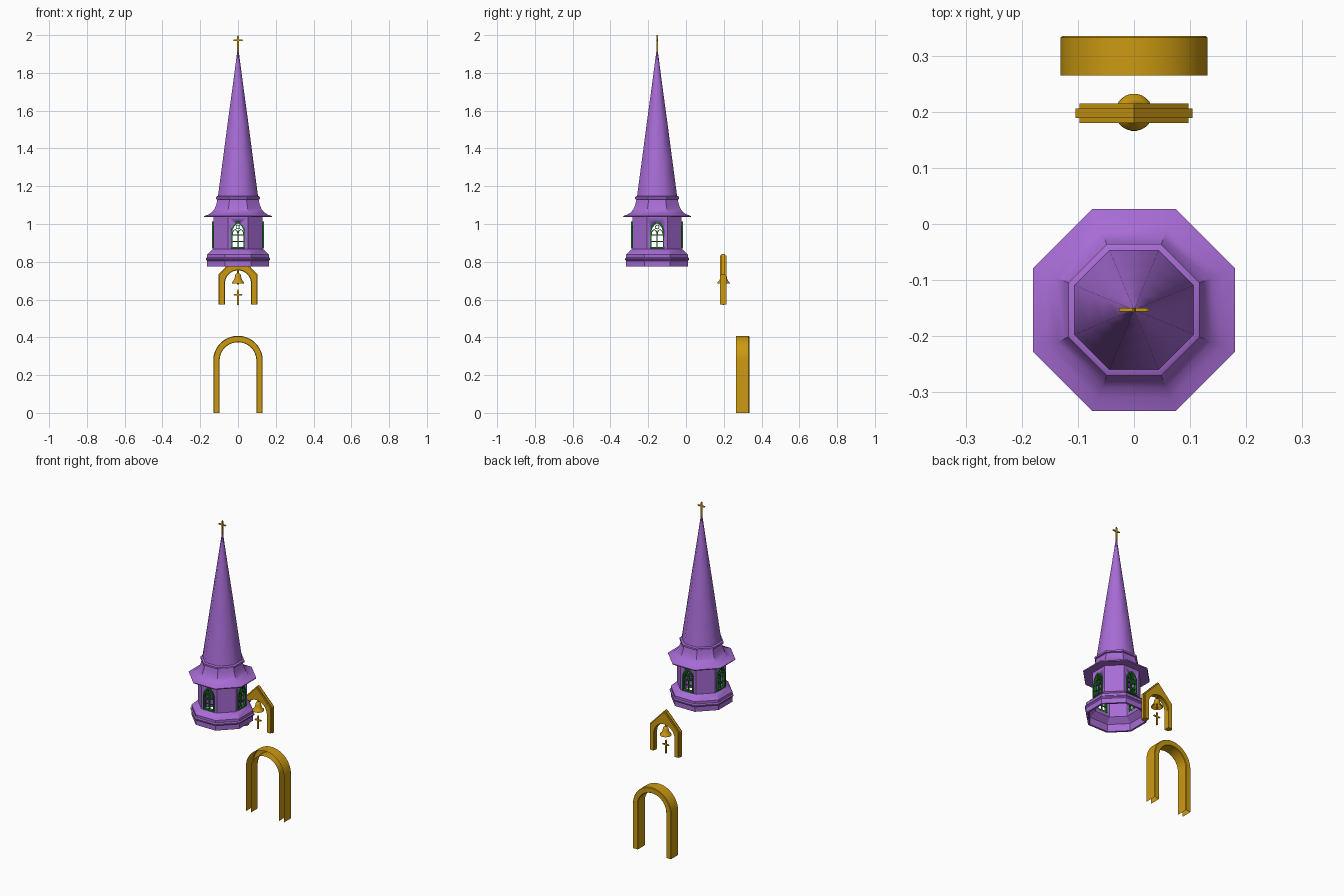
import bpy, bmesh, math
from math import sin, cos, pi

cube = bpy.data.objects.get("Cube")
if cube:
    bpy.data.objects.remove(cube, do_unlink=True)


def material(name, rgb):
    m = bpy.data.materials.new(name)
    m.use_nodes = True
    m.diffuse_color = (*rgb, 1)
    bsdf = next(n for n in m.node_tree.nodes if n.type == 'BSDF_PRINCIPLED')
    bsdf.inputs["Base Color"].default_value = (*rgb, 1)
    return m


PURPLE = material("purple", (0.39, 0.15, 0.67))
GOLD = material("gold", (0.6, 0.32, 0.006))
GREEN = material("green", (0.015, 0.2, 0.025))
SPIRE_Y = -0.153
BELL_Y = 0.198


def skin(name, loops, mat, ring=False, wrap=True, caps=False, smooth=30, loc=(0, 0, 0), turn=0):
    """Join successive point loops with quads. ring closes each loop, wrap joins last to first."""
    bm = bmesh.new()
    rows = [[bm.verts.new(p) for p in loop] for loop in loops]
    n, count = len(rows), len(rows[0])
    for i in range(n if wrap else n - 1):
        a, b = rows[i], rows[(i + 1) % n]
        for j in range(count if ring else count - 1):
            k = (j + 1) % count
            bm.faces.new((a[j], a[k], b[k], b[j]))
    if caps and ring:
        bm.faces.new(rows[0])
        bm.faces.new(rows[-1])
    elif caps:
        bm.faces.new([r[0] for r in rows])
        bm.faces.new([r[-1] for r in rows])
    bmesh.ops.remove_doubles(bm, verts=bm.verts, dist=1e-5)
    bmesh.ops.recalc_face_normals(bm, faces=bm.faces)
    mesh = bpy.data.meshes.new(name)
    bm.to_mesh(mesh)
    bm.free()
    mesh.materials.append(mat)
    ob = bpy.data.objects.new(name, mesh)
    bpy.context.collection.objects.link(ob)
    ob.location = loc
    ob.rotation_euler.z = turn
    bpy.ops.object.select_all(action='DESELECT')
    bpy.context.view_layer.objects.active = ob
    ob.select_set(True)
    bpy.ops.object.shade_smooth_by_angle(angle=math.radians(smooth))
    return ob


def lathe(name, profile, mat, sides=8, **kw):
    """Turn (flat-side radius, z) pairs about z."""
    k = 1 / cos(pi / sides)
    angles = [(i + 0.5) * 2 * pi / sides for i in range(sides)]
    loops = [[(r * k * cos(a), r * k * sin(a), z) for a in angles] for r, z in profile]
    return skin(name, loops, mat, ring=True, **kw)


def at(points, y):
    return [(x, y, z) for x, z in points]


def band(name, outer, inner, y0, y1, mat, **kw):
    """Solid strip between two matching outlines."""
    loops = [at(outer, y0), at(outer, y1), at(inner, y1), at(inner, y0)]
    return skin(name, loops, mat, caps=not kw.get("ring"), **kw)


def prism(name, pts, y0, y1, mat, **kw):
    return skin(name, [at(pts, y0), at(pts, y1)], mat, ring=True, wrap=False, caps=True, **kw)


def bar(name, x0, x1, z0, z1, y0, y1, mat, **kw):
    return prism(name, [(x0, z0), (x1, z0), (x1, z1), (x0, z1)], y0, y1, mat, **kw)


def round_arch(r, z0, spring, n=32):
    arc = [(-r * cos(pi * i / n), spring + r * sin(pi * i / n)) for i in range(n + 1)]
    return [(-r, z0)] + arc + [(r, z0)]


def pointed_arch(w, z0, spring, rise, cx=0, n=8):
    rad = (w * w + rise * rise) / (2 * w)
    top = math.asin(min(1, rise / rad))
    half = [(w - rad + rad * cos(top * i / n), spring + rad * sin(top * i / n)) for i in range(n)]
    right = [(w, z0)] + half
    pts = [(-x, z) for x, z in right] + [(0, spring + rise)] + right[::-1]
    return [(x + cx, z) for x, z in pts]


# Octagonal lantern with moulded base, hollow inside
spire = (0, SPIRE_Y, 0)
lantern = lathe("lantern_walls", [
    (.164, .775), (.164, .805), (.17, .811), (.17, .817), (.164, .823), (.164, .838),
    (.138, .864), (.13, .867), (.13, 1.036), (.12, 1.036), (.12, .85), (.152, .82), (.152, .775)],
    PURPLE, loc=spire)

# Window openings through the four main walls
opening = pointed_arch(.033, .876, .955, .054)
for turn in (0, pi / 2):
    cutter = prism("window_cutter", opening, -.3, .3, PURPLE, loc=spire, turn=turn)
    cutter.hide_render = True
    mod = lantern.modifiers.new("opening", 'BOOLEAN')
    mod.object, mod.solver = cutter, 'EXACT'
    bpy.context.view_layer.objects.active = lantern
    bpy.ops.object.modifier_apply(modifier=mod.name)
    bpy.data.objects.remove(cutter, do_unlink=True)

# Flared eave and collar, then the spire
lathe("flared_eave", [
    (.118, 1.036), (.178, 1.036), (.18, 1.042), (.157, 1.05), (.138, 1.062), (.124, 1.08),
    (.115, 1.104), (.109, 1.13), (.117, 1.132), (.117, 1.143), (.11, 1.147), (.09, 1.147)],
    PURPLE, loc=spire)
lathe("lantern_ceiling", [(.122, 1.034), (.122, 1.04)], PURPLE, wrap=False, caps=True, loc=spire)
lathe("spire", [(.107, 1.14), (.08, 1.342), (.054, 1.54), (.027, 1.738), (.001, 1.937)],
      PURPLE, wrap=False, smooth=80, loc=spire)

# Tracery windows
for i in range(4):
    put = dict(loc=spire, turn=i * pi / 2)
    band("window_frame", pointed_arch(.037, .872, .955, .058), pointed_arch(.03, .872, .955, .048),
         -.137, -.119, GREEN, **put)
    bar("window_sill", -.038, .038, .87, .878, -.138, -.119, GREEN, **put)
    bar("window_mullion", -.0025, .0025, .875, .965, -.131, -.121, GREEN, **put)
    for z in (.908, .942):
        bar("window_crossbar", -.032, .032, z - .002, z + .002, -.13, -.122, GREEN, **put)
    for cx in (-.0155, .0155):
        band("window_lancet", pointed_arch(.0155, .942, .948, .025, cx),
             pointed_arch(.012, .942, .948, .02, cx), -.131, -.121, GREEN, **put)
    circle = [(cos(a * pi / 8), sin(a * pi / 8)) for a in range(16)]
    band("window_roundel", [(.012 * x, .984 + .012 * z) for x, z in circle],
         [(.008 * x, .984 + .008 * z) for x, z in circle], -.131, -.121, GREEN, ring=True, **put)


# Crosses with pointed ends
def cross(name, y, z0, z1, bar_z, half):
    w, tip = .004, .006
    prism(name + "_upright", [(-w, z0), (w, z0), (w, z1 - tip), (0, z1), (-w, z1 - tip)],
          y - .0035, y + .0035, GOLD)
    prism(name + "_arms", [(-half, bar_z), (tip - half, bar_z - w), (half - tip, bar_z - w),
                           (half, bar_z), (half - tip, bar_z + w), (tip - half, bar_z + w)],
          y - .003, y + .003, GOLD)


cross("spire_cross", SPIRE_Y, 1.91, 2.0, 1.973, .027)
cross("small_cross", BELL_Y, .572, .655, .626, .025)


# Gabled bell arch made of a wide middle layer and a narrower full-depth layer
def gable(half, z0, apex, n=32):
    xs = [-half * cos(pi * i / n) for i in range(n + 1)]
    return [(-half, z0)] + [(x, apex - 1.05 * abs(x)) for x in xs] + [(half, z0)]


band("bell_arch", gable(.097, .575, .833), round_arch(.072, .575, .685),
     BELL_Y - .018, BELL_Y + .017, GOLD)
band("bell_arch_moulding", gable(.104, .575, .842), round_arch(.069, .575, .685),
     BELL_Y - .009, BELL_Y + .008, GOLD)

# Bell with hanger and clapper
lathe("bell", [(.028, .69), (.033, .686), (.032, .692), (.024, .7), (.018, .712), (.016, .727),
               (.012, .736), (.004, .74), (.004, .758), (0, .758), (0, .73), (.012, .722), (.018, .703)],
      GOLD, sides=24, loc=(0, BELL_Y + .001, 0), smooth=50)
lathe("clapper", [(0, .678), (.005, .68), (.007, .685), (.005, .69), (.002, .694), (.002, .73)],
      GOLD, sides=12, wrap=False, loc=(0, BELL_Y + .001, 0))

# Large round door surround, open at the front and underneath
outer, outer_in = round_arch(.131, 0, .277), round_arch(.128, 0, .277)
inner, inner_in = round_arch(.097, 0, .277), round_arch(.1, 0, .277)
skin("door_surround", [at(outer, .265), at(outer, .332), at(outer_in, .335),
                       at(inner_in, .335), at(inner, .332), at(inner, .265)],
     GOLD, wrap=False)
